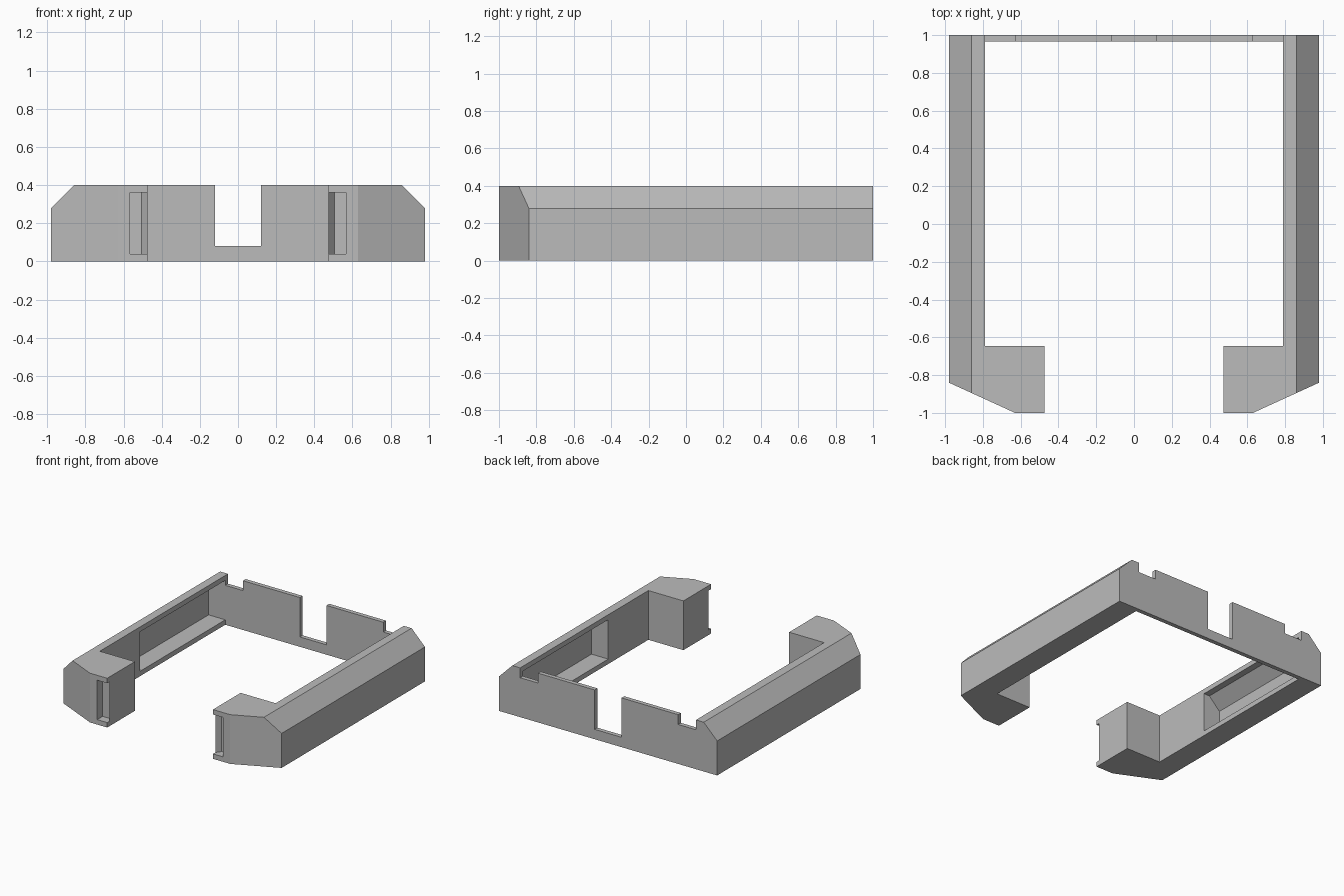
import bpy
import bmesh
from mathutils import Vector

if "Cube" in bpy.data.objects:
    bpy.data.objects.remove(bpy.data.objects["Cube"], do_unlink=True)

# One plain grey plastic
grey = bpy.data.materials.new("plain_grey")
grey.use_nodes = True
colour = (0.5, 0.5, 0.5, 1)
grey.diffuse_color = colour
grey.node_tree.nodes["Principled BSDF"].inputs["Base Color"].default_value = colour

HEIGHT = 0.4
WALL = 0.04
INNER = 0.79   # inner side of the rails
OUTER = 0.98   # outer side of the rails
BACK = 0.965   # front side of the back wall


def prism(name, points, start, end, axis):
    """Extrude a profile along y (points are x, z) or z (points are x, y)."""
    bm = bmesh.new()
    place = {"y": lambda a, b: (a, start, b), "z": lambda a, b: (a, b, start)}[axis]
    face = bm.faces.new([bm.verts.new(place(a, b)) for a, b in points])
    step = Vector((0, end - start, 0)) if axis == "y" else Vector((0, 0, end - start))
    new = bmesh.ops.extrude_face_region(bm, geom=[face])["geom"]
    bmesh.ops.translate(bm, vec=step, verts=[v for v in new if isinstance(v, bmesh.types.BMVert)])
    bmesh.ops.recalc_face_normals(bm, faces=bm.faces)
    mesh = bpy.data.meshes.new(name)
    bm.to_mesh(mesh)
    bm.free()
    mesh.materials.append(grey)
    obj = bpy.data.objects.new(name, mesh)
    bpy.context.collection.objects.link(obj)
    return obj


def cut(obj, cutter):
    """Subtract the cutter from the object and discard it."""
    bpy.context.view_layer.objects.active = obj
    mod = obj.modifiers.new("cut", "BOOLEAN")
    mod.operation = "DIFFERENCE"
    mod.solver = "EXACT"
    mod.object = cutter
    bpy.ops.object.modifier_apply(modifier=mod.name)
    bpy.data.objects.remove(cutter, do_unlink=True)


# Side rail with its front foot, drawn on the left side
rail = prism("side_rails", [(INNER, 1), (OUTER, 1), (OUTER, -0.84), (0.63, -1),
                            (0.475, -1), (0.475, -0.645), (INNER, -0.645)], 0, HEIGHT, "z")

# Sloped outer top edge
cut(rail, prism("slope_cutter", [(OUTER + 0.12, 0.16), (OUTER + 0.12, 0.52), (0.74, 0.52)],
                -1.2, 1.2, "y"))

# Long pocket hollowed into the inner side, following the slope
top = HEIGHT - WALL
cut(rail, prism("pocket_cutter", [(INNER - 0.05, WALL), (OUTER - WALL, WALL),
                                  (OUTER - WALL, 0.263), (0.843, top), (INNER - 0.05, top)],
                -0.13, BACK, "y"))

# Latch recess at the inner front corner of the foot
cut(rail, prism("latch_cutter", [(0.445, -1.1), (0.565, -1.1), (0.565, -0.93),
                                 (0.505, -0.93), (0.445, -1.01)], WALL, top, "z"))

# Mirror to the right side
mirror = rail.modifiers.new("mirror", "MIRROR")
mirror.use_axis[0] = True

# Back wall with a deep middle notch and shallow end notches
half = [(0.12, 0.08), (0.12, HEIGHT), (0.63, HEIGHT), (0.63, 0.32), (INNER, 0.32), (INNER, 0)]
outline = half + [(-x, z) for x, z in reversed(half)]
prism("back_wall", outline, BACK, 1, "y")
